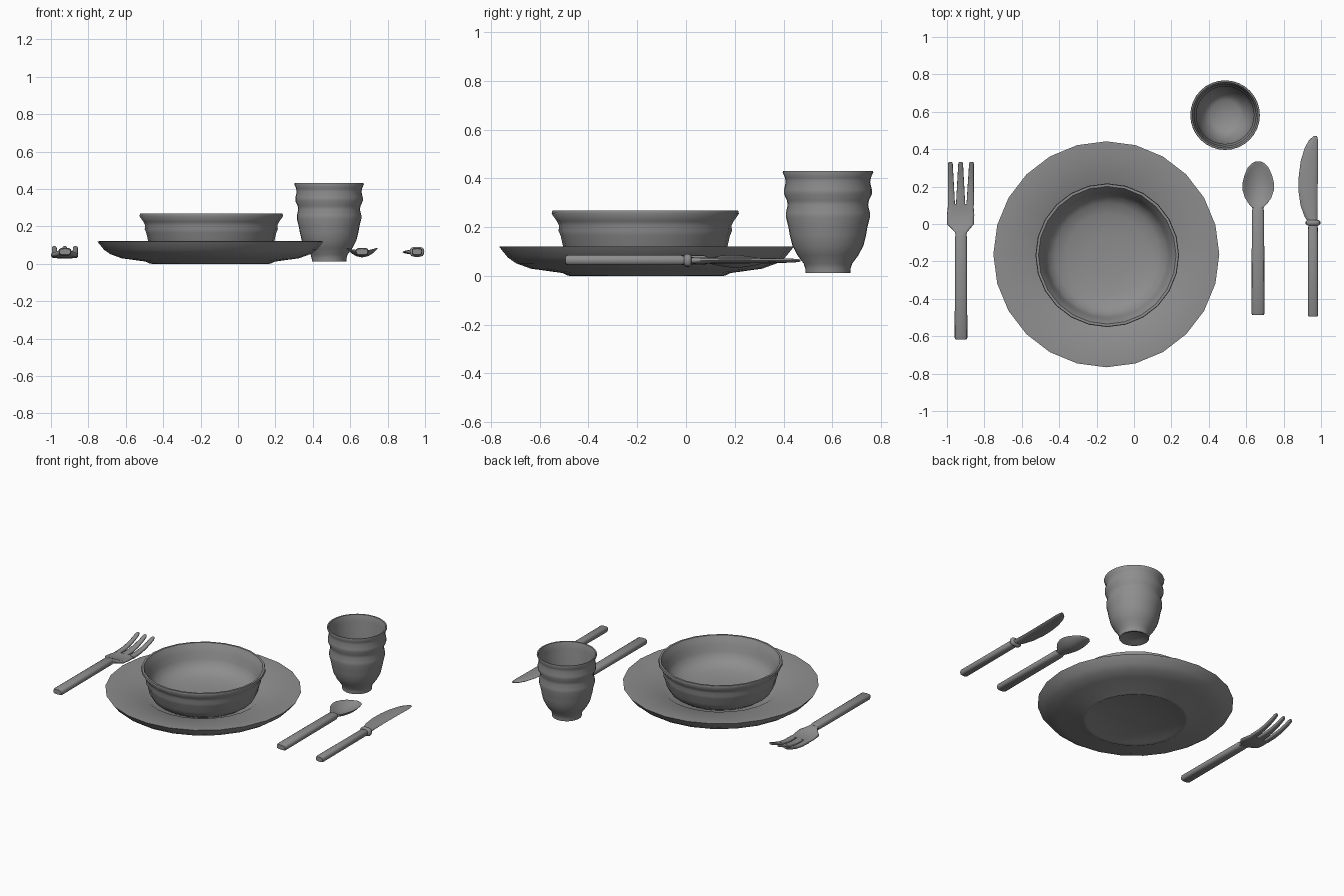
import bpy, math

grey = bpy.data.materials.new("dark_grey")
grey.diffuse_color = (.27, .27, .27, 1)


def make(name, verts, faces, angle):
    me = bpy.data.meshes.new(name)
    me.from_pydata(verts, [], faces)
    me.materials.append(grey)
    ob = bpy.data.objects.new(name, me)
    bpy.context.collection.objects.link(ob)
    bpy.ops.object.select_all(action='DESELECT')
    ob.select_set(True)
    bpy.context.view_layer.objects.active = ob
    bpy.ops.object.mode_set(mode='EDIT')
    bpy.ops.mesh.select_all(action='SELECT')
    bpy.ops.mesh.normals_make_consistent(inside=False)
    bpy.ops.object.mode_set(mode='OBJECT')
    bpy.ops.object.shade_smooth_by_angle(angle=math.radians(angle))
    return ob


def skin(rings, name, angle=60):
    """Join equal-sized rings into a closed tube with capped ends."""
    n = len(rings[0])
    verts = [v for r in rings for v in r]
    faces = [(i * n + j, i * n + (j + 1) % n, (i + 1) * n + (j + 1) % n, (i + 1) * n + j)
             for i in range(len(rings) - 1) for j in range(n)]
    last = (len(rings) - 1) * n
    faces += [tuple(range(n))[::-1], tuple(range(last, last + n))]
    return make(name, verts, faces, angle)


def lathe(name, cx, cy, profile, n):
    rings = [[(cx + r * math.cos(2 * math.pi * j / n), cy + r * math.sin(2 * math.pi * j / n), z)
              for j in range(n)] for r, z in profile]
    return skin(rings, name)


def loft(name, sections, n=12, p=0.5):
    """Sections along y: (y, x left, x right, z centre, half thickness, dip in the middle)."""
    def power(v):
        return math.copysign(abs(v) ** p, v) if abs(v) > 1e-6 else 0
    rings = []
    for y, xl, xr, zc, h, dip in sections:
        ring = []
        for j in range(n):
            a = 2 * math.pi * j / n
            u, w = power(math.cos(a)), power(math.sin(a))
            ring.append(((xl + xr) / 2 + u * (xr - xl) / 2, y, zc + h * w - dip * (1 - u * u)))
        rings.append(ring)
    return skin(rings, name)


def handle(name, x, y0, y1, hw, z=0.065):
    loft(name, [(y0, x - hw * .88, x + hw * .88, z, .016, 0),
                (y0 + .01, x - hw, x + hw, z, .021, 0),
                (y1 - .02, x - hw * .93, x + hw * .93, z, .021, 0),
                (y1, x - hw * .75, x + hw * .75, z, .014, 0)], p=0.65)


# plate with a slightly recessed foot
lathe("plate", -.148, -.162, [
    (.02, .006), (.30, .006), (.312, 0), (.325, .002), (.345, .012), (.475, .03), (.535, .052),
    (.568, .075), (.595, .108), (.604, .12), (.594, .121), (.50, .107), (.36, .087),
    (.31, .055), (.02, .05)], 24)

# bowl
lathe("bowl", -.143, -.167, [
    (.02, .055), (.28, .055), (.315, .08), (.337, .12), (.347, .165), (.356, .185), (.353, .205),
    (.363, .225), (.384, .255), (.381, .268), (.368, .268), (.356, .245), (.342, .215),
    (.332, .175), (.315, .14), (.28, .112), (.22, .092), (.12, .081), (.02, .078)], 24)

# cup with wavy walls and a hollow foot
lathe("cup", .487, .582, [
    (.01, .03), (.06, .027), (.08, .014), (.092, .013), (.093, .03), (.099, .05), (.125, .085),
    (.146, .125), (.157, .17), (.162, .2), (.172, .24), (.172, .26), (.165, .29), (.168, .31),
    (.18, .335), (.18, .355), (.173, .385), (.177, .405), (.186, .425), (.184, .431),
    (.176, .43), (.165, .385), (.168, .345), (.154, .29), (.158, .25), (.149, .19),
    (.136, .14), (.11, .09), (.08, .065), (.01, .06)], 32)

# fork
handle("fork_handle", -.925, -.617, -.05, .034)
loft("fork_head", [
    (-.07, -.952, -.898, .065, .014, 0), (-.045, -.957, -.893, .062, .016, 0),
    (-.022, -.978, -.874, .055, .013, 0), (.0, -1, -.855, .05, .011, .005),
    (.05, -1, -.854, .045, .01, .006), (.085, -.996, -.857, .042, .01, .004),
    (.108, -.994, -.858, .041, .01, 0)], 16)
for side, base, tip in (("left", (-.995, -.957), (-.995, -.969)),
                        ("middle", (-.952, -.902), (-.94, -.914)),
                        ("right", (-.896, -.856), (-.882, -.856))):
    rows = []
    for t, z in ((0, .041), (.3, .043), (.55, .052), (.8, .069), (.95, .083), (1, .087)):
        k = min(1, t * 1.05)
        s = .004 if t == 1 else 0
        rows.append((.1 + .232 * t, base[0] + (tip[0] - base[0]) * k + s,
                     base[1] + (tip[1] - base[1]) * k - s, z, .01 - .002 * t, 0))
    loft("fork_tine_" + side, rows)

# spoon
handle("spoon_handle", .663, -.487, .09, .035)
loft("spoon_bowl", [
    (.06, .64, .684, .065, .014, 0), (.09, .631, .694, .068, .012, .004),
    (.11, .612, .713, .075, .008, .02), (.14, .593, .734, .083, .005, .037),
    (.18, .58, .748, .086, .004, .047), (.22, .58, .748, .085, .004, .047),
    (.26, .59, .738, .08, .004, .037), (.30, .607, .721, .073, .004, .022),
    (.325, .63, .698, .067, .004, .006), (.333, .648, .68, .065, .003, 0)], 20, 0.8)

# knife
handle("knife_handle", .957, -.495, .0, .028)
loft("knife_collar", [(-.008, .928, .987, .064, .02, 0), (0, .918, .996, .064, .027, 0),
                      (.014, .918, .996, .064, .027, 0), (.022, .928, .987, .064, .02, 0)], 16, 0.7)
loft("knife_blade", [
    (.01, .932, .982, .063, .015, 0), (.04, .912, .982, .063, .013, 0),
    (.1, .89, .982, .063, .012, 0), (.18, .879, .982, .063, .011, 0),
    (.26, .881, .983, .063, .011, 0), (.34, .892, .984, .063, .01, 0),
    (.41, .914, .985, .063, .009, 0), (.45, .937, .984, .063, .007, 0),
    (.47, .962, .978, .063, .004, 0)], 12, 1.0)
